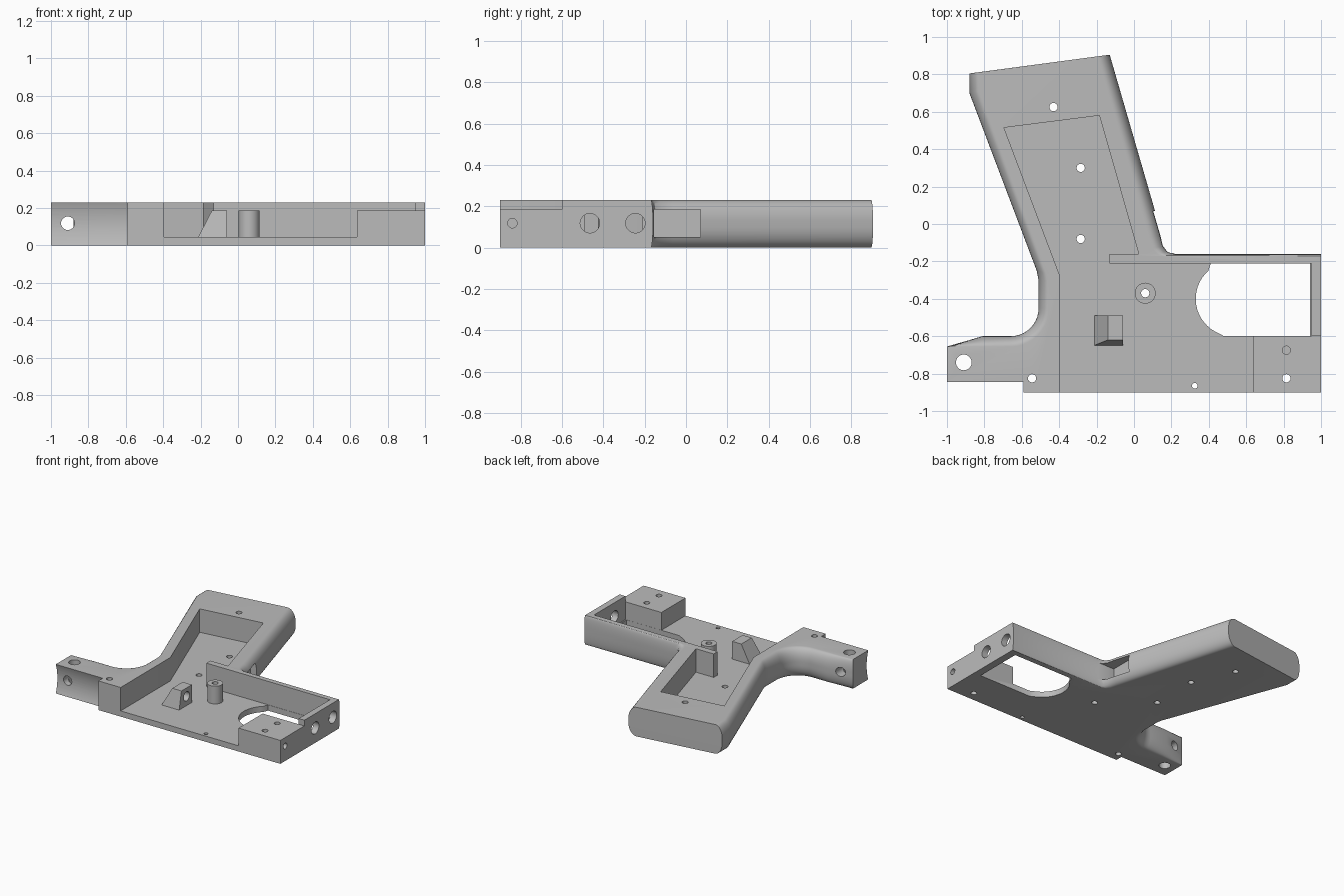
import bpy, bmesh
from math import sin, cos, sqrt, radians
from mathutils import Vector, Matrix

if "Cube" in bpy.data.objects:
    bpy.data.objects.remove(bpy.data.objects["Cube"])

H, FLOOR, STEP, MID = 0.23, 0.045, 0.185, 0.115

grey = bpy.data.materials.new("plain_grey")
grey.use_nodes = True
GREY = (0.5, 0.5, 0.5, 1)
grey.diffuse_color = GREY
grey.node_tree.nodes["Principled BSDF"].inputs["Base Color"].default_value = GREY


def loft(name, rings):
    """Solid through matching rings of points, capped at both ends."""
    bm = bmesh.new()
    rows = [[bm.verts.new(p) for p in ring] for ring in rings]
    n = len(rows[0])
    for a, b in zip(rows, rows[1:]):
        for i in range(n):
            j = (i + 1) % n
            bm.faces.new((a[i], a[j], b[j], b[i]))
    bm.faces.new(rows[0][::-1])
    bm.faces.new(rows[-1])
    bmesh.ops.recalc_face_normals(bm, faces=bm.faces[:])
    mesh = bpy.data.meshes.new(name)
    bm.to_mesh(mesh)
    bm.free()
    ob = bpy.data.objects.new(name, mesh)
    bpy.context.collection.objects.link(ob)
    mesh.materials.append(grey)
    return ob


def prism(name, outline, z0, z1):
    return loft(name, [[(x, y, z) for x, y in outline] for z in (z0, z1)])


def box(name, x0, x1, y0, y1, z0, z1):
    return prism(name, [(x0, y0), (x1, y0), (x1, y1), (x0, y1)], z0, z1)


def rod(name, start, end, r, n=32):
    start, end = Vector(start), Vector(end)
    turn = (end - start).to_track_quat('Z', 'Y')
    ring = [turn @ Vector((r * cos(i * 6.283185 / n), r * sin(i * 6.283185 / n), 0)) for i in range(n)]
    return loft(name, [[p + c for p in ring] for c in (start, end)])


def arc(cx, cy, r, a0, a1, n=10):
    angles = [radians(a0 + (a1 - a0) * i / n) for i in range(n + 1)]
    return [(cx + r * cos(a), cy + r * sin(a)) for a in angles]


def cut(ob, cutter):
    cutter.hide_render = True
    mod = ob.modifiers.new("cut", 'BOOLEAN')
    mod.operation, mod.solver, mod.object = 'DIFFERENCE', 'EXACT', cutter
    bpy.context.view_layer.objects.active = ob
    bpy.ops.object.modifier_apply(modifier=mod.name)
    bpy.data.objects.remove(cutter)


# Outline of the frame: mid-height point paired with its rounded-over point
edge = [((x, y), (x, y)) for x, y in [(-1, -0.655), (-1, -0.845), (-0.59, -0.845), (-0.59, -0.9), (1, -0.9)]]
edge += [((1, -0.16), (1, -0.17)), ((0.22, -0.16), (0.16, -0.17)),
         ((0.187, -0.147), (0.125, -0.16)), ((0.163, -0.115), (0.1, -0.13)),
         ((0.15, -0.06), (0.083, -0.07)),
         ((-0.13, 0.905), (-0.197, 0.896)),
         ((-0.88, 0.805), (-0.825, 0.812)), ((-0.88, 0.7), (-0.825, 0.712)),
         ((-0.52, -0.25), (-0.465, -0.265)), ((-0.51, -0.3), (-0.455, -0.305))]
edge += list(zip(arc(-0.66, -0.45, 0.15, 0, -90), arc(-0.66, -0.45, 0.205, 0, -90)))
edge += [((-0.81, -0.6), (-0.81, -0.6545))]

# Body: lofted layers give the straps their rounded edges
R, N = 0.1, 10
lower = [(R * (1 - cos(radians(9 * i))), 1 - sin(radians(9 * i))) for i in range(N + 1)]
levels = lower + [(H - z, f) for z, f in reversed(lower)]
frame = loft("grip_frame", [[(a[0] + (b[0] - a[0]) * f, a[1] + (b[1] - a[1]) * f, z)
                             for a, b in edge] for z, f in levels])

# Inner cavity, open at the front
cavity = [(-0.395, -1), (0.635, -1), (0.635, -0.6), (0.95, -0.6), (0.95, -0.21), (-0.13, -0.21),
          (-0.13, -0.16), (0.025, -0.16), (-0.185, 0.58), (-0.695, 0.515), (-0.395, -0.28)]
cut(frame, prism("cavity_cutter", cavity, FLOOR, 0.4))

# Lowered front block
cut(frame, box("step_cutter", 0.6, 1.1, -1, -0.6, STEP, 0.4))

# Trigger opening with its rounded rear
opening = [(0.94, -0.599), (0.94, -0.212)] + arc(0.53, -0.4, 0.2, 110, 255, 20)
opening = [(x, min(max(y, -0.599), -0.212)) for x, y in opening]
opening[2] = (0.41, -0.212)
opening = [p for i, p in enumerate(opening) if i < 3 or p[0] < 0.4 or p[1] < -0.4]
opening[-1] = (0.48, -0.599)
cut(frame, prism("opening_cutter", opening, -0.1, 0.1))

# Button recess in the front strap
cut(frame, box("recess_cutter", 0.06, 0.3, -0.155, 0.07, 0.05, STEP))

# Shallow hollow along the tang
cut(frame, rod("tang_cutter", (-1.1, -1.165, MID), (-0.591, -1.165, MID), 0.34, 96))

# Screw holes through the floor
for x, y, r in [(-0.43, 0.625, 0.022), (-0.285, 0.3, 0.022), (-0.285, -0.08, 0.022),
                (0.06, -0.37, 0.022), (-0.545, -0.825, 0.022), (0.325, -0.865, 0.015),
                (0.815, -0.825, 0.022), (-0.91, -0.74, 0.042)]:
    cut(frame, rod("hole_cutter", (x, y, -0.1), (x, y, 0.4), r))
cut(frame, rod("blind_cutter", (0.815, -0.675, 0.08), (0.815, -0.675, 0.4), 0.022))

# Cross hole in the tang, and holes in the front end
cut(frame, rod("cross_cutter", (-0.91, -1, 0.118), (-0.91, -0.5, 0.118), 0.036))
for y, r, x in [(-0.84, 0.023, 0.75), (-0.465, 0.047, 0.9), (-0.245, 0.047, 0.93)]:
    cut(frame, rod("end_cutter", (x, y, 0.118), (1.1, y, 0.118), r))

# Hollow post
post = rod("pivot_post", (0.06, -0.37, FLOOR - 0.01), (0.06, -0.37, STEP), 0.056)
cut(post, rod("post_cutter", (0.06, -0.37, -0.1), (0.06, -0.37, 0.4), 0.022))

# Sloped spring block with a bore on its tall side
side = [(-0.215, FLOOR - 0.005), (-0.06, FLOOR - 0.005), (-0.06, STEP), (-0.14, STEP)]
block = loft("spring_block", [[(x, -0.62 - (0.03 if z < 0.1 else 0), z) for x, z in side],
                              [(x, -0.49, z) for x, z in side]])
cut(block, rod("bore_cutter", (-0.13, -0.555, 0.118), (0.05, -0.555, 0.118), 0.036))

# Smooth curved surfaces while keeping crisp edges
bpy.ops.object.select_all(action='DESELECT')
for ob in (frame, post, block):
    ob.select_set(True)
bpy.context.view_layer.objects.active = frame
bpy.ops.object.shade_smooth_by_angle(angle=radians(30))
